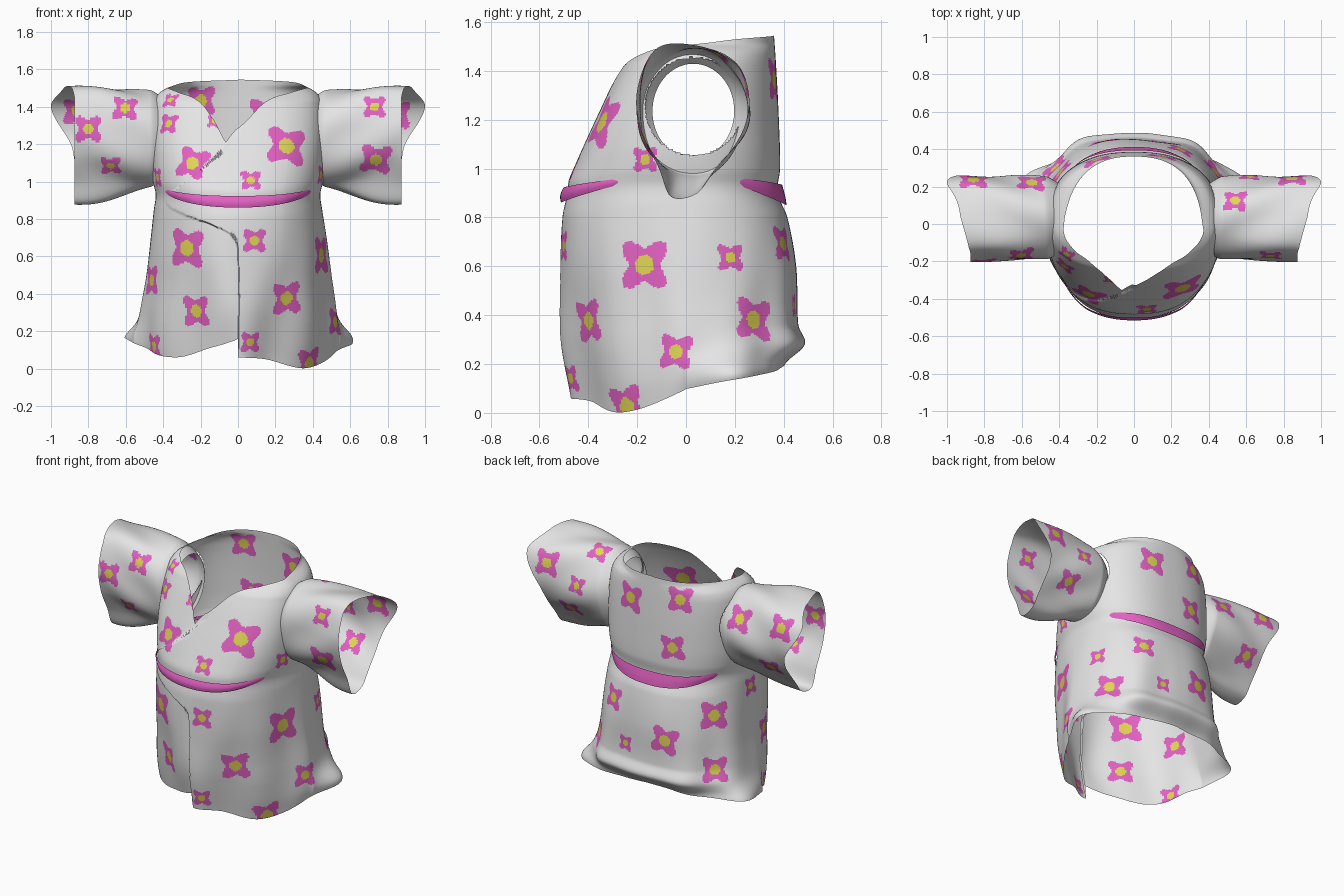
import bpy, math
from mathutils import Vector

if "Cube" in bpy.data.objects:
    bpy.data.objects.remove(bpy.data.objects["Cube"])


def material(name, rgb):
    m = bpy.data.materials.new(name)
    m.diffuse_color = (*rgb, 1)
    m.use_nodes = True
    m.node_tree.nodes["Principled BSDF"].inputs["Base Color"].default_value = m.diffuse_color
    return m


MATS = [material("white cloth", (0.78, 0.78, 0.78)),
        material("pink", (0.76, 0.12, 0.54)),
        material("yellow", (0.75, 0.67, 0.09))]


def curve(*p):
    """Smooth interpolation through (t, value) points."""
    n = len(p)
    tan = []
    for i in range(n):
        a, b = p[max(i - 1, 0)], p[min(i + 1, n - 1)]
        tan.append((b[1] - a[1]) / (b[0] - a[0]))

    def f(t):
        t = min(max(t, p[0][0]), p[-1][0])
        i = 0
        while i < n - 2 and t > p[i + 1][0]:
            i += 1
        h = p[i + 1][0] - p[i][0]
        s = (t - p[i][0]) / h
        return ((2*s**3 - 3*s*s + 1) * p[i][1] + (s**3 - 2*s*s + s) * h * tan[i]
                + (3*s*s - 2*s**3) * p[i + 1][1] + (s**3 - s*s) * h * tan[i + 1])
    return f


def clamp(v):
    return min(max(v, 0.0), 1.0)


def sheet(name, fn, n, m, flip=False, hole=None):
    """Tube of cloth: fn(i, t) gives the point at column i, height t."""
    verts = [fn(i, j / m) for j in range(m + 1) for i in range(n)]
    faces = []
    for j in range(m):
        for i in range(n):
            k = (i + 1) % n
            q = [j*n + i, j*n + k, (j + 1)*n + k, (j + 1)*n + i]
            if hole and hole(verts[q[0]]):
                continue
            faces.append(q[::-1] if flip else q)
    me = bpy.data.meshes.new(name)
    me.from_pydata(verts, [], faces)
    for mt in MATS:
        me.materials.append(mt)
    ob = bpy.data.objects.new(name, me)
    bpy.context.collection.objects.link(ob)
    bpy.ops.object.select_all(action='DESELECT')
    ob.select_set(True)
    bpy.context.view_layer.objects.active = ob
    bpy.ops.object.shade_smooth_by_angle(angle=math.radians(45))
    return ob


VIEWS = {'F': ((0, -1, 0), 0, 2), 'B': ((0, 1, 0), 0, 2), 'R': ((1, 0, 0), 1, 2),
         'L': ((-1, 0, 0), 1, 2), 'T': ((0, 0, 1), 0, 1)}


def paint_flowers(ob, flowers):
    """Four-pointed flowers: (view, u, v, radius, turn in degrees)."""
    data = [(p, p.center.copy(), p.normal.copy()) for p in ob.data.polygons]
    for view, u, v, r, turn in flowers:
        d, iu, iv = VIEWS[view]
        d = Vector(d)
        _, c, n = min((f for f in data if f[2].dot(d) > 0.15),
                      key=lambda f: (f[1][iu] - u)**2 + (f[1][iv] - v)**2)
        up = Vector((0, 1, 0)) if view == 'T' else Vector((0, 0, 1))
        ax = up.cross(n).normalized()
        ay = n.cross(ax)
        for p, q, _ in data:
            w = q - c
            if w.length_squared > r * r:
                continue
            x, y = w.dot(ax), w.dot(ay)
            ang = math.atan2(y, x) - math.radians(turn)
            dist = w.length
            if dist < 0.33 * r:
                p.material_index = 2
            elif dist < r * (0.56 + 0.44 * abs(math.cos(2 * ang))**2.5):
                p.material_index = 1


# Body profile by height
width = curve((0, .51), (.14, .53), (.3, .525), (.5, .495), (.7, .47), (.85, .45), (.93, .44),
              (1.0, .455), (1.1, .465), (1.3, .465), (1.42, .45), (1.47, .425), (1.495, .39),
              (1.51, .36), (1.55, .34))
front = curve((0, .44), (.06, .45), (.3, .5), (.5, .505), (.8, .495), (.9, .475), (.95, .47),
              (1.0, .45), (1.21, .355), (1.42, .25), (1.47, .195), (1.5, .16), (1.55, .14))
back = curve((.1, .38), (.2, .41), (.28, .49), (.36, .462), (.6, .45), (.8, .415), (.9, .375),
             (1.0, .385), (1.2, .38), (1.4, .37), (1.55, .36))
# Roundness of the front: narrow at the hem, broad at the chest
power = curve((0, 1.5), (.35, 1.58), (.62, 2.0), (.85, 2.3), (1.0, 2.5), (1.2, 2.7), (1.4, 2.5))
neck = curve((0, 1.21), (.11, 1.32), (.33, 1.43), (.7, 1.475), (1.1, 1.495), (1.6, 1.505),
             (2.2, 1.53), (3.2, 1.545))
hem_r = curve((0, .06), (.4, .05), (.85, .002), (1.5, .09), (2.0, .14), (3.15, .2))
hem_l = curve((0, .16), (.4, .11), (.8, .06), (1.4, .12), (2.0, .17), (3.15, .2))
overlap = curve((0, 0), (.6, 0), (.72, -.04), (.86, -.36), (.93, -.36), (1.1, -.15), (1.25, 0))


def body_point(a, z, off=0.0):
    s, c = math.sin(a), math.cos(a)
    e = 2 / power(z) if c > 0 else .83
    sx = math.copysign(abs(s)**e, s)
    sy = math.copysign(abs(c)**e, c)
    low = clamp((.85 - z) / .6)
    fold = .010 * low * math.sin(7*a + 1.3 + 2*z) + .006 * low * math.sin(11*a - 4*z)
    flare = .13 * math.exp(-((z - .15) / .09)**2) * math.exp(-((abs(a) - 2.1) / .4)**2)
    x = width(z) * sx
    if x > overlap(z):      # upper layer of the wrapped front
        off += .010 * clamp((1.2 - abs(a)) / .7)
    k = off + fold
    depth = front(z) if c > 0 else back(z)
    return (x + (k + flare) * s, -depth * sy - (k + .6 * flare) * c, z)


N = 360


def angle(i, n=N):
    th = 2 * math.pi * (i + .5) / n - math.pi
    return th - (.07 * math.sin(4 * th) if abs(th) > math.pi / 2 else .03 * math.sin(4 * th))


def body(i, t):
    a = angle(i)
    lo = hem_r(a) if a > 0 else hem_l(-a)
    return body_point(a, lo + t * (neck(abs(a + .07)) - lo))


def armhole(p):
    return abs(p[0]) > .3 and ((p[1] - .03) / .2)**2 + ((p[2] - 1.25) / .2)**2 < 1


robe = sheet("robe_body", body, N, 170, hole=armhole)
paint_flowers(robe, [
    # front skirt
    ('F', -.27, .64, .13, 40), ('F', .09, .68, .08, 45), ('F', -.22, .31, .105, 45),
    ('F', .26, .38, .11, 50), ('F', -.45, .12, .085, 40), ('F', .07, .14, .07, 45),
    ('F', .38, .03, .11, 55),
    # front chest
    ('F', .26, 1.19, .135, 35), ('F', -.24, 1.1, .11, 30), ('F', .07, 1.01, .07, 45),
    ('F', -.37, 1.31, .07, 45), ('F', -.36, 1.44, .055, 45), ('F', -.12, 1.33, .045, 40),
    ('F', -.43, 1.02, .065, 45), ('R', -.17, 1.04, .065, 45),
    # sides
    ('R', -.17, .61, .125, 45), ('R', .18, .64, .07, 45), ('R', .28, .38, .11, 35),
    ('R', -.04, .25, .09, 40), ('R', .4, .69, .09, 40), ('L', -.15, .47, .1, 45),
    ('L', -.02, .8, .07, 45),
    # back
    ('B', .15, 1.36, .11, 40), ('B', -.2, 1.43, .1, 45), ('B', -.16, 1.12, .1, 50),
    ('B', -.4, .7, .11, 40), ('B', -.15, .53, .11, 35),
    ('B', -.42, .36, .1, 45), ('B', .13, .44, .06, 45)])


# Waist sash, wide at front and back, sinking under the cloth at the sides
def sash(i, t):
    a = angle(i, 200)
    c2 = math.cos(a)**2
    wide = .031 if abs(a) < 1.57 else .042
    z = .965 - .073 * c2 + (2*t - 1) * (.006 + (wide - .006) * c2)
    return body_point(a, z, -.014 + .032 * clamp(c2 * 1.3) + .010 * c2 * math.sin(math.pi * t))


belt = sheet("waist_sash", sash, 200, 8)
for p in belt.data.polygons:
    p.material_index = 1

# Sleeve cuff outline (y, z), from the front edge over the top
CUFF = [(-.2, 1.32), (-.12, 1.49), (.06, 1.5), (.21, 1.42), (.26, 1.27), (.22, 1.13),
        (.11, .98), (.04, .895), (-.06, .885), (-.11, 1.0), (-.18, 1.15)]
K = len(CUFF)
ring_y = curve(*[(k, CUFF[k % K][0]) for k in range(-2, K + 3)])
ring_z = curve(*[(k, CUFF[k % K][1]) for k in range(-2, K + 3)])
grow = curve((0, .76), (.08, .9), (.18, 1), (1, 1))
flap = curve((1.12, 0), (1.2, .15), (1.4, 1), (1.5, .45))


def sleeve(side):
    def fn(i, t):
        u = K * i / 170
        cy, cz = ring_y(u), ring_z(u)
        b = math.atan2(cz - 1.22, cy - .03)
        ry, rz = .03 + .22 * math.cos(b), 1.23 + .255 * math.sin(b)
        s = t * t * (3 - 2 * t)
        g = grow(t)
        y = .03 + (ry + (cy - ry) * s - .03) * g
        z = 1.25 + (rz + (cz - rz) * s - 1.25) * g
        wave = .010 * math.sin(math.pi * t) * math.sin(5*b + 5*t)
        y += wave * math.cos(b)
        z += wave * math.sin(b)
        end = .875 + .125 * clamp((cy + .15) / .2) * clamp(flap(cz))
        return (side * (.38 + (end - .38) * t), y, z)
    return fn


right = sheet("right_sleeve", sleeve(1), 170, 70, flip=True)
left = sheet("left_sleeve", sleeve(-1), 170, 70)
paint_flowers(right, [
    ('F', .73, 1.4, .075, 45), ('F', .74, 1.12, .105, 40), ('T', .54, .13, .08, 45),
    ('B', .84, 1.36, .1, 45), ('B', .62, 1.27, .07, 40), ('B', .7, 1.08, .09, 45)])
paint_flowers(left, [
    ('F', -.8, 1.28, .09, 45), ('F', -.6, 1.4, .085, 40), ('F', -.68, 1.08, .07, 45),
    ('B', -.86, 1.38, .1, 45), ('B', -.55, 1.35, .1, 40),
    ('B', -.76, 1.08, .09, 45)])
